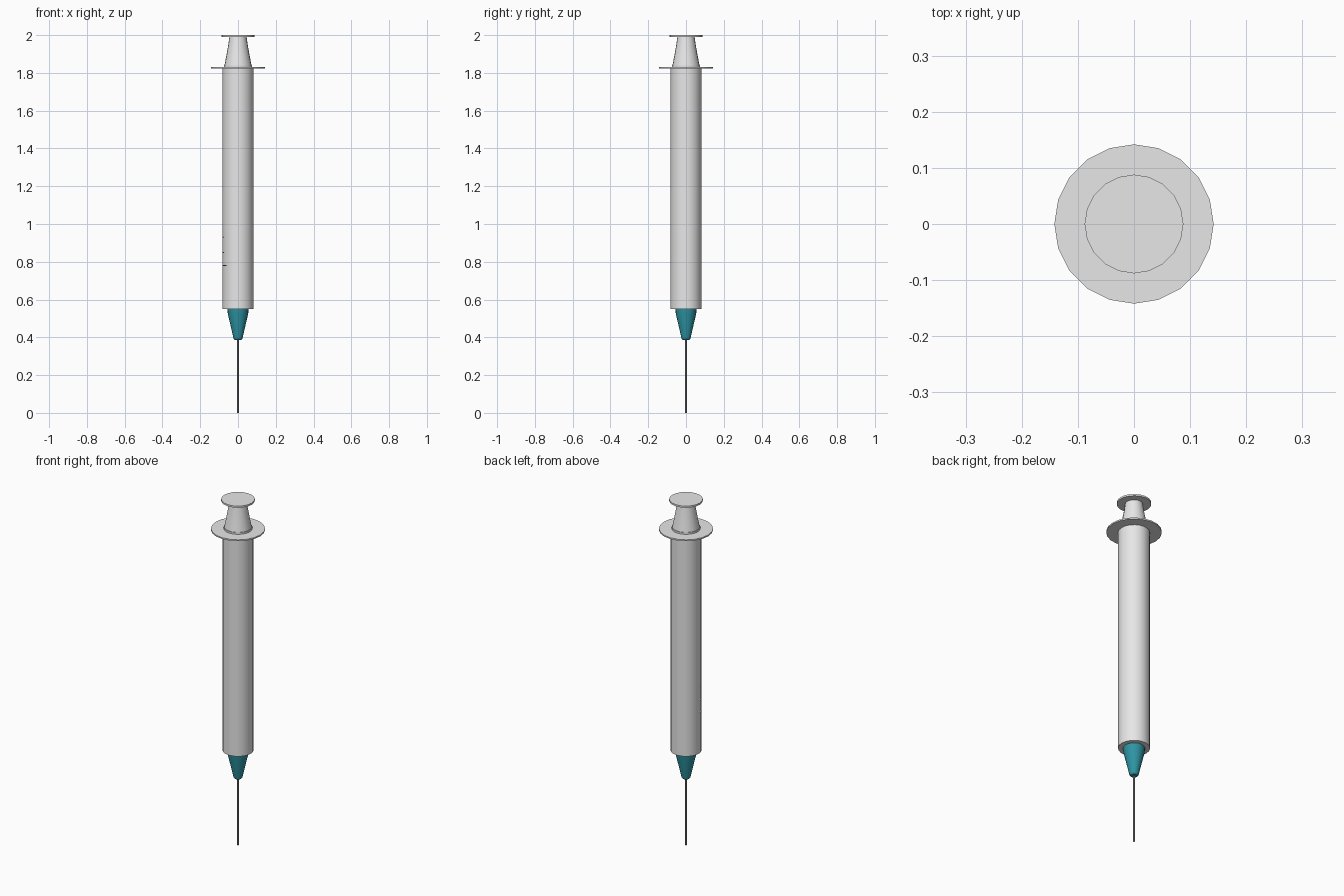
import bpy, bmesh, math

SIDES = 20

old = bpy.data.objects.get("Cube")
if old:
    bpy.data.objects.remove(old, do_unlink=True)


def material(name, colour):
    m = bpy.data.materials.new(name)
    m.use_nodes = True
    m.diffuse_color = (*colour, 1)
    bsdf = next(n for n in m.node_tree.nodes if n.type == "BSDF_PRINCIPLED")
    bsdf.inputs["Base Color"].default_value = (*colour, 1)
    return m


def finish(name, bm, mat):
    bmesh.ops.recalc_face_normals(bm, faces=bm.faces)
    mesh = bpy.data.meshes.new(name)
    bm.to_mesh(mesh)
    bm.free()
    mesh.materials.append(mat)
    obj = bpy.data.objects.new(name, mesh)
    bpy.context.collection.objects.link(obj)
    bpy.ops.object.select_all(action="DESELECT")
    obj.select_set(True)
    bpy.context.view_layer.objects.active = obj
    bpy.ops.object.shade_smooth_by_angle(angle=math.radians(30))
    return obj


def lathe(name, profile, mat, sides=SIDES):
    """Closed solid of revolution from (radius, height) points, bottom to top."""
    bm = bmesh.new()
    rings = []
    for r, z in profile:
        turns = [math.tau * i / sides for i in range(sides)]
        rings.append([bm.verts.new((r * math.cos(a), r * math.sin(a), z)) for a in turns])
    for low, high in zip(rings, rings[1:]):
        for i in range(sides):
            j = (i + 1) % sides
            bm.faces.new((low[i], low[j], high[j], high[i]))
    bm.faces.new(rings[0])
    bm.faces.new(rings[-1])
    return finish(name, bm, mat)


def tick(name, z, start, end, mat, height=0.006):
    """Thin curved plate lying on the barrel."""
    bm = bmesh.new()
    steps, pairs = 4, []
    for i in range(steps + 1):
        a = math.radians(start + (end - start) * i / steps)
        x, y = 0.0825 * math.cos(a), 0.0825 * math.sin(a)
        pairs.append([bm.verts.new((x, y, z + s * height / 2)) for s in (-1, 1)])
    for p, q in zip(pairs, pairs[1:]):
        bm.faces.new((p[0], q[0], q[1], p[1]))
    return finish(name, bm, mat)


plastic = material("pale plastic", (0.8, 0.8, 0.8))
teal = material("teal plastic", (0.027, 0.3, 0.37))
steel = material("needle steel", (0.35, 0.35, 0.38))
ink = material("dark ink", (0.02, 0.02, 0.02))

# Needle and its tapered hub
lathe("needle", [(0.004, 0), (0.004, 0.4)], steel, 12)
lathe("needle_hub", [(0.018, 0.387), (0.024, 0.394), (0.026, 0.405),
                     (0.054, 0.525), (0.056, 0.55)], teal)

# Barrel with finger flange
lathe("barrel", [(0.082, 0.55), (0.082, 1.825)], plastic)
lathe("finger_flange", [(0.142, 1.822), (0.142, 1.83)], plastic)

# Plunger collar, tapered stem and thumb rest
lathe("plunger_collar", [(0.075, 1.825), (0.075, 1.84)], plastic)
lathe("plunger_stem", [(0.072, 1.838), (0.063, 1.885), (0.052, 1.945), (0.045, 1.993)], plastic)
lathe("thumb_rest", [(0.088, 1.99), (0.088, 2)], plastic)

# Short graduation ticks on one side of the barrel
for n, (z, start, end) in enumerate([(0.78, 190, 222), (0.85, 190, 205), (0.93, 190, 200)]):
    tick(f"graduation_tick_{n + 1}", z, start, end, ink)
